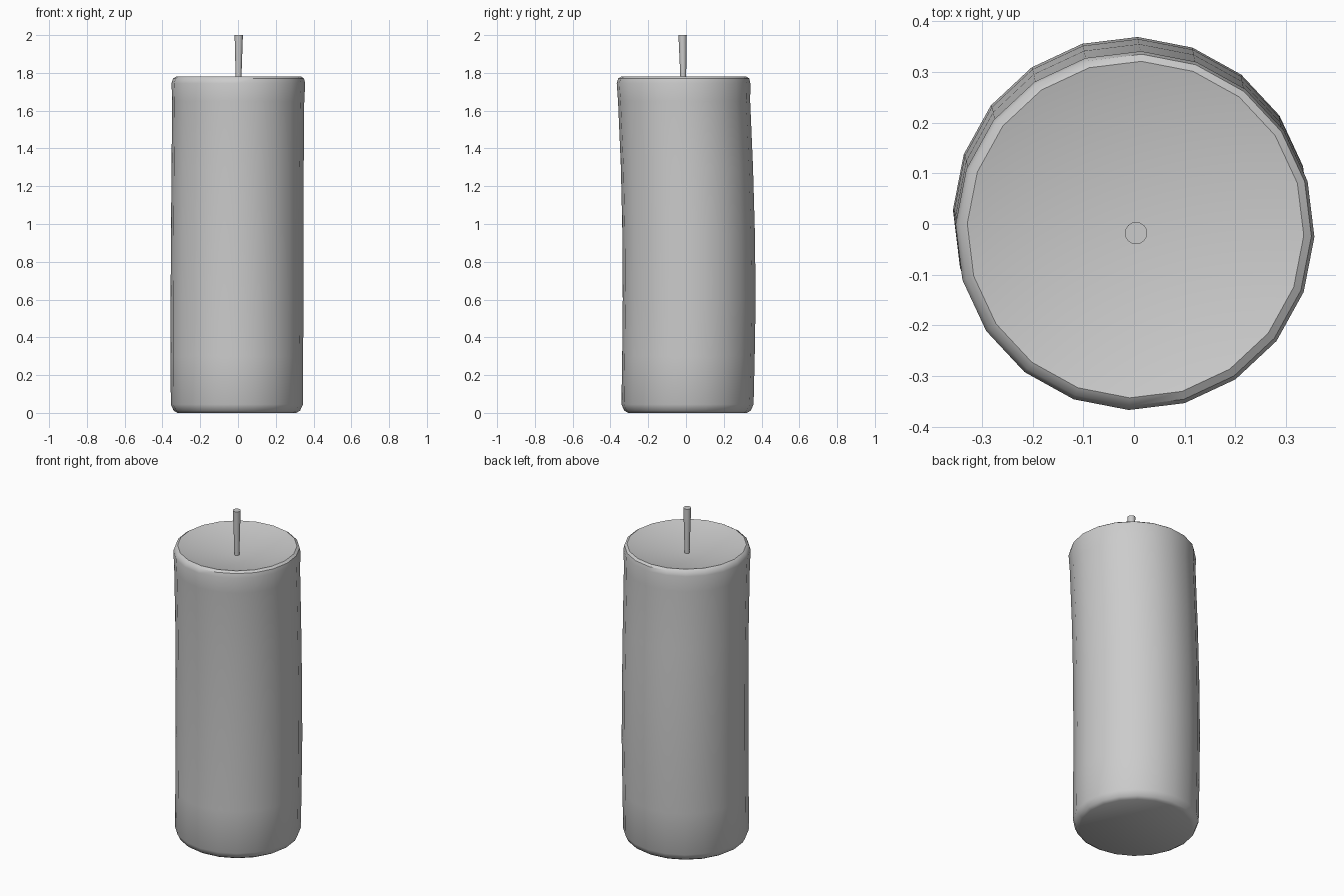
import bpy, bmesh, math

if "Cube" in bpy.data.objects:
    bpy.data.objects.remove(bpy.data.objects["Cube"])

SIDES = 20


def loft(name, rings, sides, turn=0.0, tip=None, angle=40):
    """Stack rings of (x, y, z, radius); close the base, and the top with a fan or a cap."""
    bm = bmesh.new()
    loops = []
    for x, y, z, r in rings:
        loops.append([bm.verts.new((x + r * math.cos(turn + 2 * math.pi * i / sides),
                                    y + r * math.sin(turn + 2 * math.pi * i / sides), z))
                      for i in range(sides)])
    for a, b in zip(loops, loops[1:]):
        for i in range(sides):
            j = (i + 1) % sides
            bm.faces.new((a[i], a[j], b[j], b[i]))
    bm.faces.new(loops[0][::-1])
    if tip:
        t = bm.verts.new(tip)
        for i in range(sides):
            bm.faces.new((loops[-1][i], loops[-1][(i + 1) % sides], t))
    else:
        bm.faces.new(loops[-1])
    mesh = bpy.data.meshes.new(name)
    bm.to_mesh(mesh)
    bm.free()
    ob = bpy.data.objects.new(name, mesh)
    bpy.context.collection.objects.link(ob)
    bpy.ops.object.select_all(action='DESELECT')
    ob.select_set(True)
    bpy.context.view_layer.objects.active = ob
    bpy.ops.object.shade_smooth_by_angle(angle=math.radians(angle))
    return ob


# wax body: slightly bent pillar with rounded foot, rim and dished top
body = [
    (-0.006, 0.008, 0.00, 0.315),
    (-0.006, 0.008, 0.012, 0.335),
    (-0.006, 0.008, 0.045, 0.350),
    (-0.006, 0.013, 0.30, 0.351),
    (-0.005, 0.017, 0.60, 0.352),
    (-0.004, 0.014, 0.95, 0.351),
    (-0.002, 0.005, 1.30, 0.350),
    (0.001, -0.010, 1.65, 0.350),
    (0.002, -0.013, 1.745, 0.354),
    (0.003, -0.012, 1.770, 0.347),
    (0.003, -0.011, 1.780, 0.332),
    (0.003, -0.012, 1.764, 0.270),
]
loft("candle_body", body, SIDES, math.radians(-2), tip=(0.004, -0.016, 1.725))

# wick, widening toward its tip
loft("wick", [(0.002, -0.014, 1.71, 0.014),
              (0.003, -0.015, 1.80, 0.016),
              (0.004, -0.018, 2.00, 0.022)], 16)
